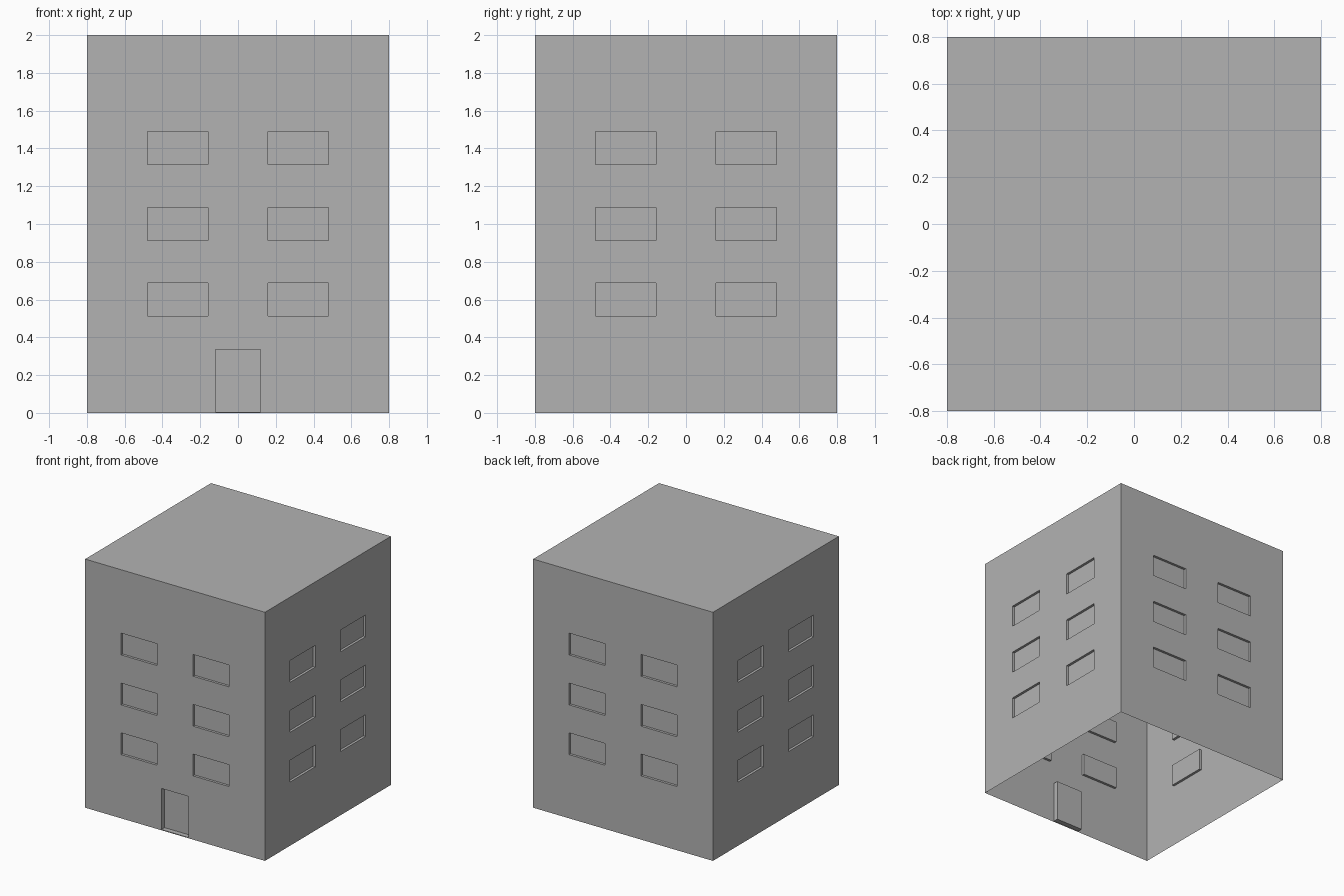
import bpy, bmesh
from math import pi
from mathutils import Matrix, Vector

if "Cube" in bpy.data.objects:
    bpy.data.objects.remove(bpy.data.objects["Cube"])

HALF, HEIGHT = 0.8, 2.0
WIN_DEPTH, DOOR_DEPTH = 0.02, 0.04


def add_box(bm, lo, hi, rot=Matrix.Identity(4)):
    lo, hi = Vector(lo), Vector(hi)
    m = rot @ Matrix.Translation((lo + hi) / 2) @ Matrix.Diagonal((*(hi - lo), 1))
    bmesh.ops.create_cube(bm, size=1, matrix=m)


def make_object(name, bm):
    mesh = bpy.data.meshes.new(name)
    bm.to_mesh(mesh)
    bm.free()
    obj = bpy.data.objects.new(name, mesh)
    bpy.context.collection.objects.link(obj)
    return obj


# Building block
bm = bmesh.new()
add_box(bm, (-HALF, -HALF, 0), (HALF, HALF, HEIGHT))
building = make_object("building_shell", bm)

# Recess cutters: three rows of paired windows on each side, one front door
bm = bmesh.new()
for side in range(4):
    rot = Matrix.Rotation(side * pi / 2, 4, 'Z')
    for z in (0.6, 1.0, 1.402):
        for x in (-0.32, 0.32):
            add_box(bm, (x - 0.16, -HALF - 0.1, z - 0.0875),
                    (x + 0.16, -HALF + WIN_DEPTH, z + 0.0875), rot)
add_box(bm, (-0.12, -HALF - 0.1, 0.006), (0.12, -HALF + DOOR_DEPTH, 0.336))
cutter = make_object("recess_cutters", bm)

# Carve the recesses
mod = building.modifiers.new("recesses", 'BOOLEAN')
mod.operation = 'DIFFERENCE'
mod.solver = 'EXACT'
mod.object = cutter
depsgraph = bpy.context.evaluated_depsgraph_get()
carved = bpy.data.meshes.new_from_object(building.evaluated_get(depsgraph))
building.modifiers.clear()
building.data = carved
bpy.data.objects.remove(cutter)

# Open underside: the walls are a thin shell
bm = bmesh.new()
bm.from_mesh(carved)
floor = [f for f in bm.faces if all(v.co.z < 0.001 for v in f.verts)]
bmesh.ops.delete(bm, geom=floor, context='FACES')
bm.to_mesh(carved)
bm.free()

# Darker grey walls
grey = bpy.data.materials.new("wall_grey")
grey.diffuse_color = (0.45, 0.45, 0.45, 1)
grey.use_nodes = True
grey.node_tree.nodes["Principled BSDF"].inputs["Base Color"].default_value = grey.diffuse_color
carved.materials.clear()
carved.materials.append(grey)
